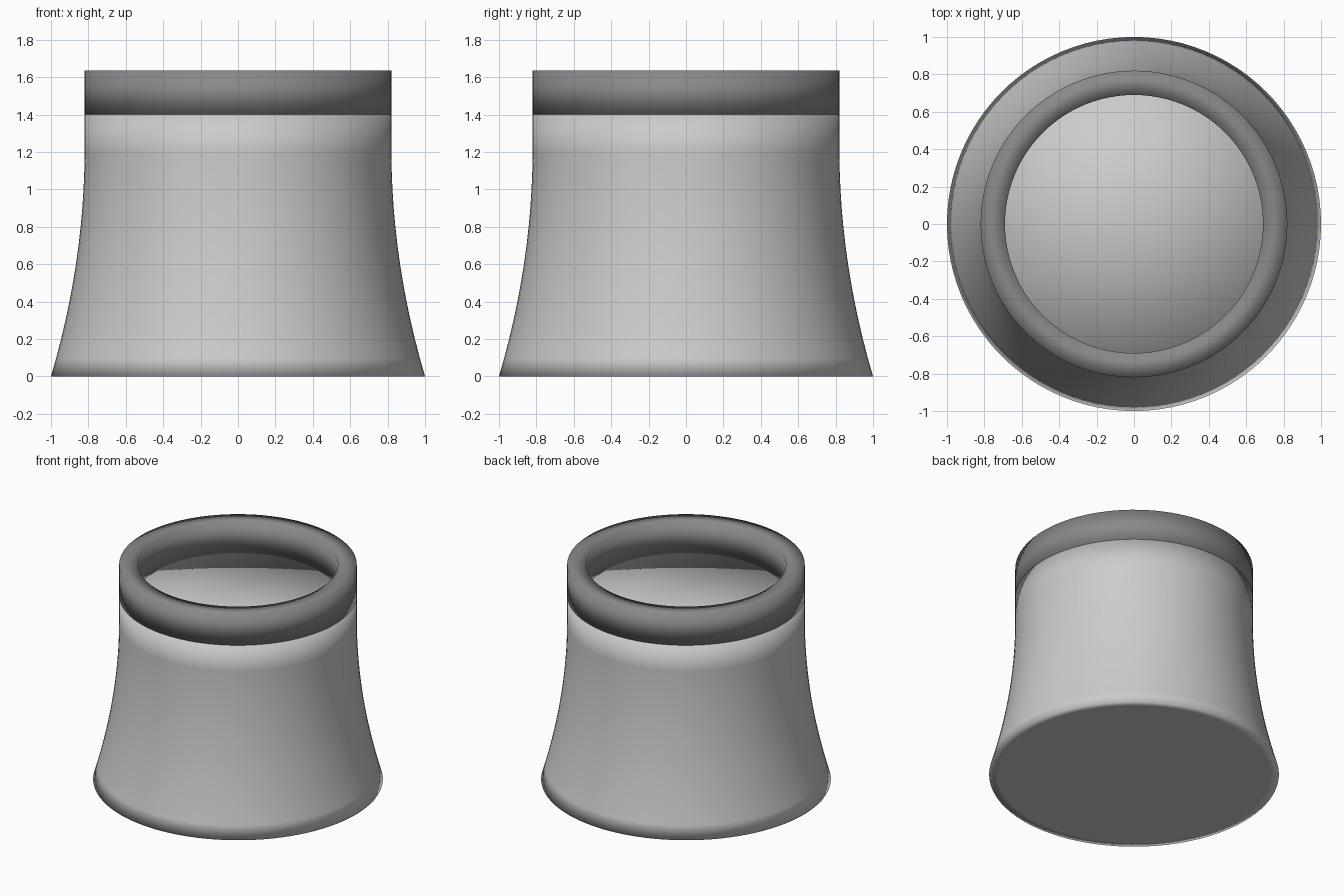
import bpy, bmesh, math

if "Cube" in bpy.data.objects:
    bpy.data.objects.remove(bpy.data.objects["Cube"])

SEG = 96


def lathe(name, profile, closed=False):
    """Spin (radius, z) points around z; radius 0 becomes a single pole."""
    bm = bmesh.new()
    rings = []
    for r, z in profile:
        n = 1 if r == 0 else SEG
        rings.append([bm.verts.new((r * math.cos(2 * math.pi * i / SEG),
                                    r * math.sin(2 * math.pi * i / SEG), z))
                      for i in range(n)])
    pairs = list(zip(rings, rings[1:]))
    if closed:
        pairs.append((rings[-1], rings[0]))
    for a, b in pairs:
        for i in range(SEG):
            j = (i + 1) % SEG
            quad = [a[i % len(a)], a[j % len(a)], b[j % len(b)], b[i % len(b)]]
            bm.faces.new(list(dict.fromkeys(quad)))
    bmesh.ops.recalc_face_normals(bm, faces=bm.faces)
    for f in bm.faces:
        f.smooth = True
    mesh = bpy.data.meshes.new(name)
    bm.to_mesh(mesh)
    bm.free()
    obj = bpy.data.objects.new(name, mesh)
    bpy.context.collection.objects.link(obj)
    return obj


# Flared solid body: flat base, concave wall, straight neck, flat top
wall = [(0.82 + 0.18 * max(0, 1 - z / 1.22) ** 2, z)
        for z in [0, 0.1] + [0.2 + 0.1 * i for i in range(11)]]
lathe("flared_body", [(0, 0), (0.94, 0)] + wall + [(0.82, 1.4), (0, 1.4)])

# Dark square-section collar on top, softly shaded
collar = lathe("top_collar", [(0.69, 1.4), (0.82, 1.4), (0.82, 1.635), (0.69, 1.635)],
               closed=True)
dark = bpy.data.materials.new("dark_grey")
dark.diffuse_color = (0.25, 0.25, 0.25, 1)
dark.use_nodes = True
dark.node_tree.nodes["Principled BSDF"].inputs["Base Color"].default_value = dark.diffuse_color
collar.data.materials.append(dark)
